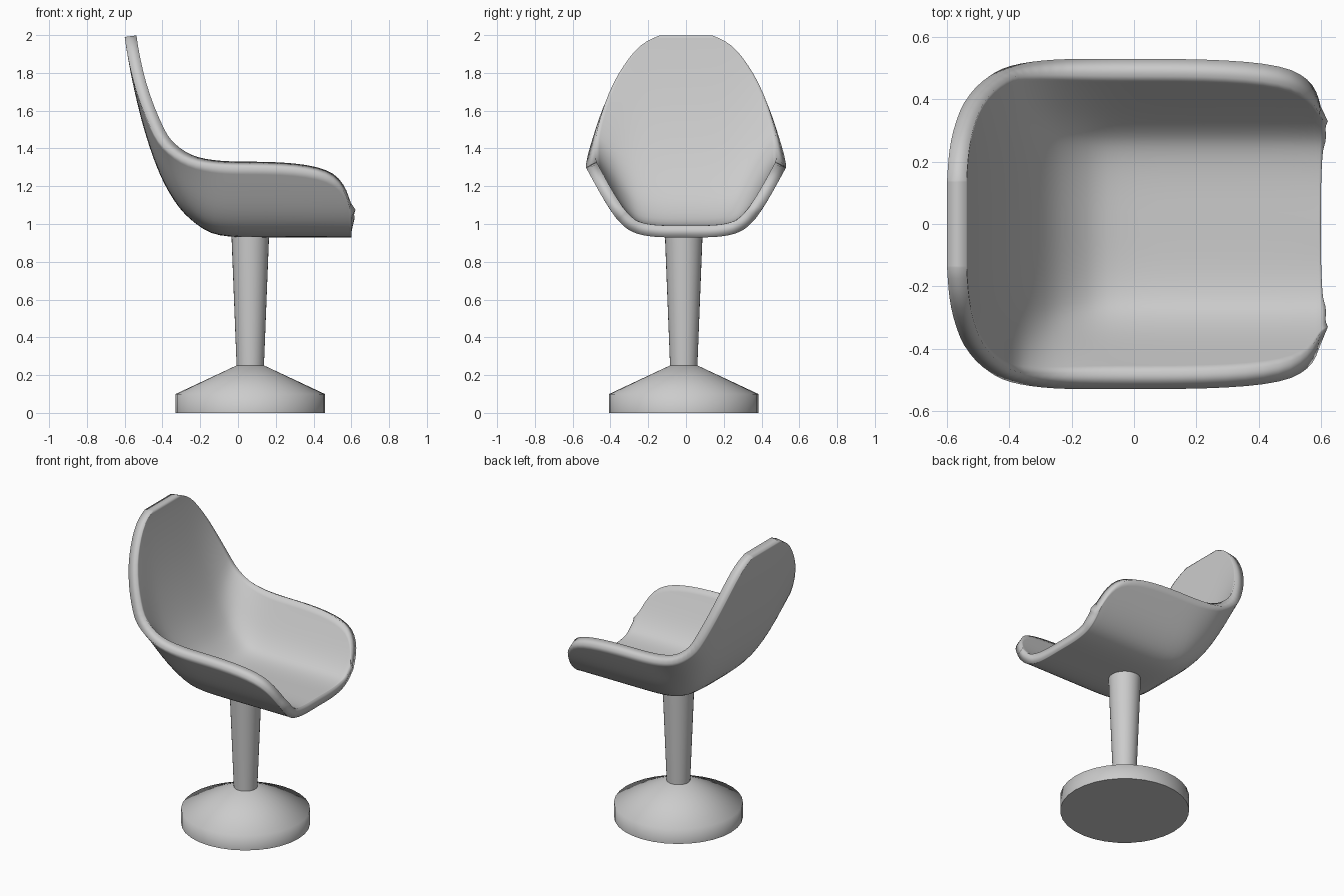
import bpy, bmesh, math
from mathutils import Vector

if "Cube" in bpy.data.objects:
    bpy.data.objects.remove(bpy.data.objects["Cube"])

# Half cross-section of the shell: (fraction of half width, fraction of rise)
SECTION = [(0, 0), (.25, 0), (.45, .035), (.6, .13), (.74, .35), (.87, .66), (1, 1)]

# Stations from seat front to back top:
# centre x, z, rim x, z, half width, how much of the section is kept
STATIONS = [(x, .93, x, 1.30, .53, k) for x, k in
            [(.6, .63), (.587, .75), (.56, .84), (.51, .92), (.42, .965),
             (.3, .99), (.15, 1), (0, 1)]]
STATIONS += [
    (-.10, .938, -.06, 1.302, .53, 1),
    (-.18, .965, -.13, 1.305, .53, 1),
    (-.285, 1.05, -.22, 1.315, .53, 1),
    (-.34, 1.125, -.30, 1.34, .525, 1),
    (-.39, 1.21, -.37, 1.385, .515, 1),
    (-.43, 1.30, -.425, 1.435, .50, 1),
    (-.47, 1.41, -.465, 1.515, .475, 1),
    (-.515, 1.56, -.507, 1.61, .443, 1),
    (-.55, 1.71, -.548, 1.73, .39, 1),
    (-.572, 1.82, -.571, 1.825, .333, 1),
    (-.588, 1.91, -.588, 1.91, .27, 1),
    (-.596, 1.96, -.596, 1.96, .21, 1),
    (-.600, 1.99, -.600, 1.99, .14, 1)]


def section(s):
    """Smooth point on the cross-section, s from 0 to 1."""
    n = len(SECTION) - 1
    i = min(int(s * n), n - 1)
    t = s * n - i
    p1, p2 = Vector(SECTION[i]), Vector(SECTION[i + 1])
    p0 = Vector(SECTION[i - 1]) if i else Vector((-.25, 0))
    p3 = Vector(SECTION[i + 2]) if i + 2 <= n else 2 * p2 - p1
    return .5 * (2 * p1 + (p2 - p0) * t + (2 * p0 - 5 * p1 + 4 * p2 - p3) * t ** 2
                 + (3 * p1 - p0 - 3 * p2 + p3) * t ** 3)


def make_object(name, bm):
    bmesh.ops.recalc_face_normals(bm, faces=bm.faces)
    me = bpy.data.meshes.new(name)
    bm.to_mesh(me)
    bm.free()
    ob = bpy.data.objects.new(name, me)
    bpy.context.collection.objects.link(ob)
    return ob


def lathe(name, profile, centre, sides=32):
    """Solid of revolution from (radius, z) pairs, capped at both ends."""
    bm = bmesh.new()
    rings = [[bm.verts.new((centre[0] + r * math.cos(a), centre[1] + r * math.sin(a), z))
              for a in (2 * math.pi * i / sides for i in range(sides))]
             for r, z in profile]
    for a, b in zip(rings, rings[1:]):
        for i in range(sides):
            j = (i + 1) % sides
            bm.faces.new((a[i], a[j], b[j], b[i]))
    bm.faces.new(rings[0][::-1])
    bm.faces.new(rings[-1])
    ob = make_object(name, bm)
    bpy.ops.object.select_all(action='DESELECT')
    ob.select_set(True)
    bpy.context.view_layer.objects.active = ob
    bpy.ops.object.shade_smooth_by_angle(angle=math.radians(70))
    return ob


# Seat shell: one curved sheet, thickened inward
HALF = 10
bm = bmesh.new()
rows = []
for cx, cz, rx, rz, w, keep in STATIONS:
    row = []
    for j in range(-HALF, HALF + 1):
        f, g = section(abs(j) / HALF * keep)
        row.append(bm.verts.new((cx + (rx - cx) * g, math.copysign(w * f, j), cz + (rz - cz) * g)))
    rows.append(row)
for a, b in zip(rows, rows[1:]):
    for j in range(2 * HALF):
        bm.faces.new((a[j], a[j + 1], b[j + 1], b[j]))
shell = make_object("seat_shell", bm)
# The seat underside must face down so that the thickness goes up
if min(shell.data.polygons, key=lambda p: (p.center - Vector((.2, 0, .93))).length).normal.z > 0:
    shell.data.flip_normals()
shell.data.shade_smooth()
sub = shell.modifiers.new("smooth", 'SUBSURF')
sub.levels = sub.render_levels = 1
sub.boundary_smooth = 'PRESERVE_CORNERS'
thick = shell.modifiers.new("thickness", 'SOLIDIFY')
thick.thickness = .063
thick.offset = -1

# Pedestal
AXIS = (.065, -.012)
lathe("base", [(.395, 0), (.395, .1), (.075, .25)], AXIS)
lathe("pole", [(.072, .24), (.1, .95)], AXIS)
